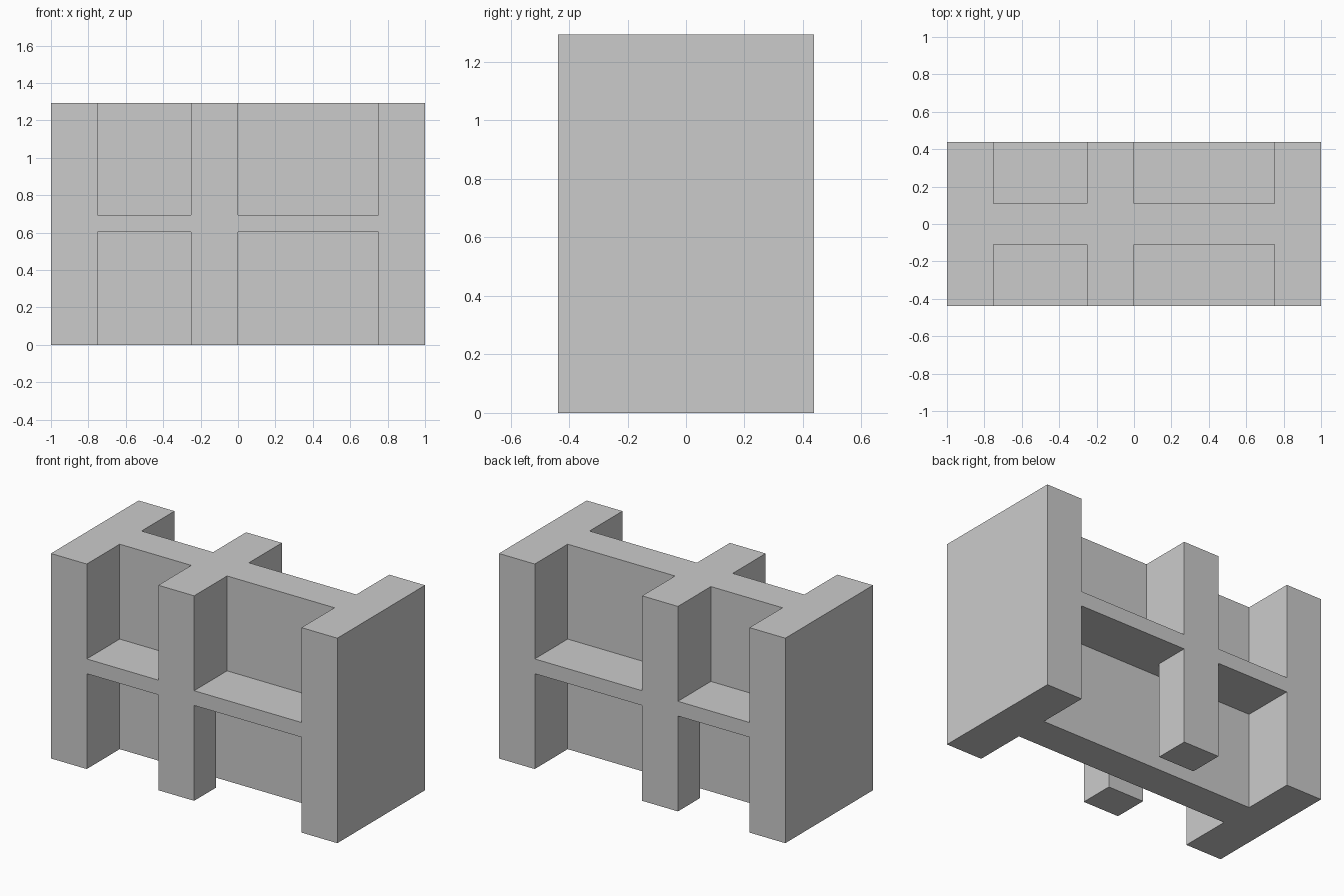
import bpy, bmesh

if "Cube" in bpy.data.objects:
    bpy.data.objects.remove(bpy.data.objects["Cube"])

HALF_Y, HEIGHT = 0.4375, 1.294      # overall depth / height
WALL, LEG = 0.109, 0.219            # core wall half thickness, inner end of lower legs
SHELF = (0.602, 0.695)              # shelf bottom / top
OUT = 0.6                           # cutters run past the outside


def mesh_object(name, bm):
    bmesh.ops.recalc_face_normals(bm, faces=bm.faces)
    mesh = bpy.data.meshes.new(name)
    bm.to_mesh(mesh)
    bm.free()
    obj = bpy.data.objects.new(name, mesh)
    bpy.context.collection.objects.link(obj)
    return obj


def prism(bm, outline, z0, z1):
    """Extrude a plan outline from z0 to z1."""
    face = bm.faces.new([bm.verts.new((x, y, z0)) for x, y in outline])
    top = bmesh.ops.extrude_face_region(bm, geom=[face])["geom"]
    verts = [g for g in top if isinstance(g, bmesh.types.BMVert)]
    bmesh.ops.translate(bm, verts=verts, vec=(0, 0, z1 - z0))


# Solid block
bm = bmesh.new()
prism(bm, [(-1, -HALF_Y), (1, -HALF_Y), (1, HALF_Y), (-1, HALF_Y)], 0, HEIGHT)
frame = mesh_object("divided_frame", bm)

# Pockets on the front and back
bm = bmesh.new()
for s in (-1, 1):
    # two upper compartments, split by the full-depth post
    for x0, x1 in ((-0.75, -0.25), (0, 0.75)):
        prism(bm, [(x0, s * WALL), (x1, s * WALL), (x1, s * OUT), (x0, s * OUT)],
              SHELF[1], HEIGHT + 0.2)
    # lower opening, with a free-standing leg in front of the core wall
    outline = [(-0.75, WALL), (0.75, WALL), (0.75, OUT), (0, OUT),
               (0, LEG), (-0.25, LEG), (-0.25, OUT), (-0.75, OUT)]
    prism(bm, [(x, s * y) for x, y in outline], -0.2, SHELF[0])
cutter = mesh_object("pocket_cutter", bm)
cutter.hide_render = True

# Carve and clean up
mod = frame.modifiers.new("pockets", 'BOOLEAN')
mod.operation = 'DIFFERENCE'
mod.solver = 'EXACT'
mod.object = cutter
bpy.context.view_layer.objects.active = frame
frame.select_set(True)
bpy.ops.object.modifier_apply(modifier=mod.name)
bpy.data.objects.remove(cutter)
